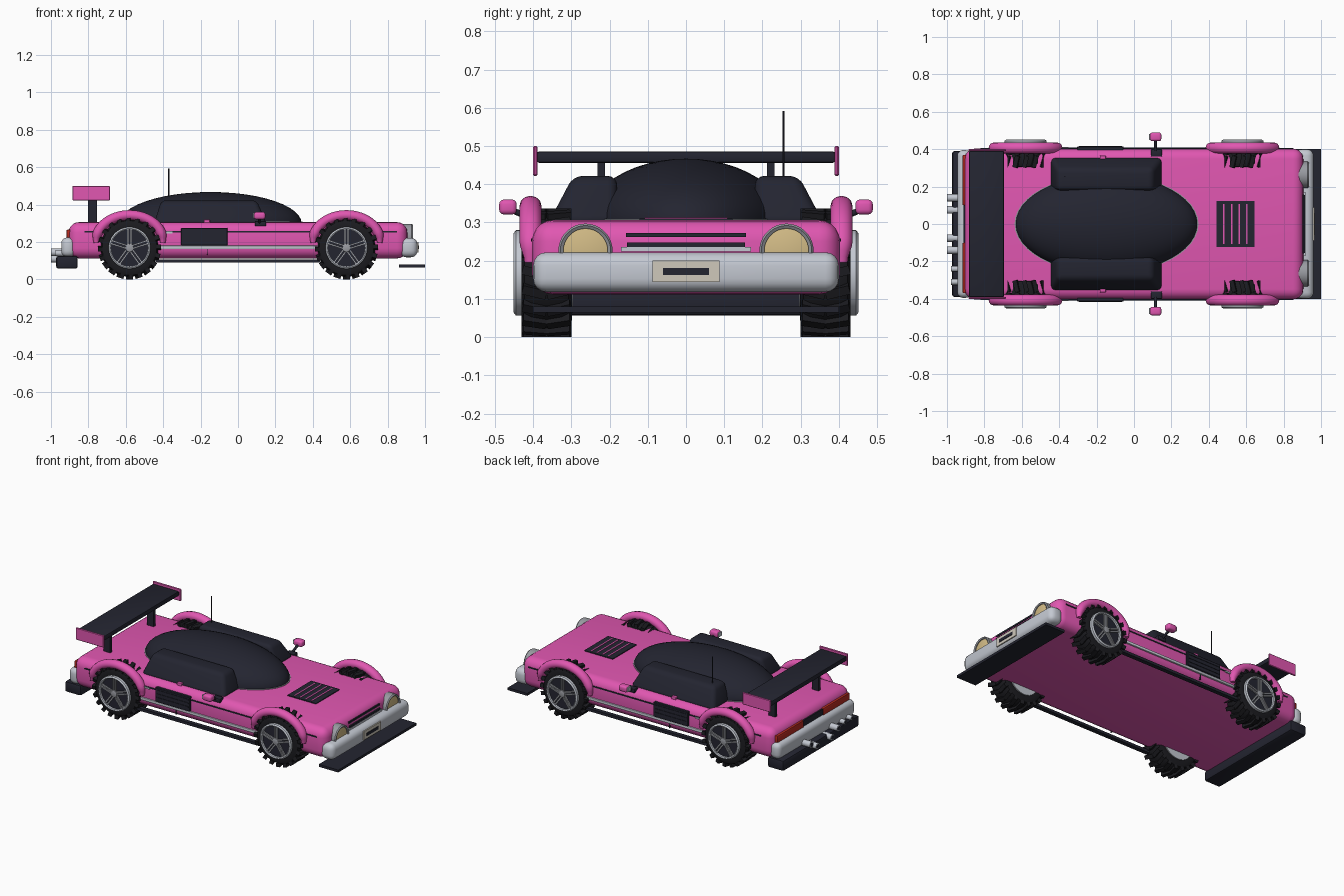
import bpy, bmesh, math
from mathutils import Matrix, Vector

if "Cube" in bpy.data.objects:
    bpy.data.objects.remove(bpy.data.objects["Cube"])


def material(name, *rgb):
    m = bpy.data.materials.new(name)
    m.diffuse_color = (*rgb, 1)
    m.use_nodes = True
    m.node_tree.nodes["Principled BSDF"].inputs["Base Color"].default_value = m.diffuse_color
    return m


PINK = material("pink_paint", .75, .095, .44)
DARK = material("dark_trim", .017, .018, .03)
TIRE = material("tire_rubber", .011, .011, .014)
CHROME = material("chrome", .55, .58, .64)
GREY = material("rim_grey", .32, .33, .36)
CREAM = material("lens_cream", .65, .50, .24)
PLATE = material("plate_white", .62, .58, .50)
RED = material("tail_red", .48, .025, .015)


def finish(name, bm, mat, bevel=0, seg=3):
    bmesh.ops.recalc_face_normals(bm, faces=bm.faces[:])
    if bevel:
        bmesh.ops.bevel(bm, geom=bm.edges[:], offset=bevel, segments=seg,
                        profile=.5, affect='EDGES', clamp_overlap=True)
    me = bpy.data.meshes.new(name)
    bm.to_mesh(me)
    bm.free()
    me.materials.append(mat)
    ob = bpy.data.objects.new(name, me)
    bpy.context.collection.objects.link(ob)
    bpy.context.view_layer.objects.active = ob
    ob.select_set(True)
    bpy.ops.object.shade_smooth_by_angle(angle=math.radians(35))
    ob.select_set(False)
    return ob


def box(name, x, y, z, mat, bevel=0, seg=3):
    bm = bmesh.new()
    bmesh.ops.create_cube(bm, size=1)
    for v in bm.verts:
        v.co = Vector([(r[0] + r[1]) / 2 + c * abs(r[1] - r[0]) for r, c in zip((x, y, z), v.co)])
    return finish(name, bm, mat, bevel, seg)


def pair(name, x, y, z, mat, bevel=0, seg=3):
    for s, side in ((1, "left"), (-1, "right")):
        box(f"{name}_{side}", x, (s * y[0], s * y[1]), z, mat, bevel, seg)


def rod(name, a, b, r, mat, n=24, bevel=0):
    a, b = Vector(a), Vector(b)
    bm = bmesh.new()
    rot = (b - a).to_track_quat('Z', 'Y').to_matrix().to_4x4()
    bmesh.ops.create_cone(bm, cap_ends=True, segments=n, radius1=r, radius2=r, depth=(b - a).length,
                          matrix=Matrix.Translation((a + b) / 2) @ rot)
    return finish(name, bm, mat, bevel, 2)


def lathe(name, profile, center, axis, mat, n=48):
    """Closed (radius, offset) profile turned about the x or y axis."""
    bm = bmesh.new()
    rings = []
    for i in range(n):
        a = 2 * math.pi * i / n
        ring = []
        for r, o in profile:
            u, w = r * math.cos(a), r * math.sin(a)
            ring.append(bm.verts.new(Vector(center) + Vector((u, o, w) if axis == 'y' else (o, u, w))))
        rings.append(ring)
    k = len(profile)
    for i in range(n):
        p, q = rings[i], rings[(i + 1) % n]
        for j in range(k):
            bm.faces.new((p[j], p[(j + 1) % k], q[(j + 1) % k], q[j]))
    return finish(name, bm, mat)


# main body
box("body", (-.905, .905), (-.403, .403), (.112, .306), PINK, .055, 5)

# cabin dome with its seal
bm = bmesh.new()
bmesh.ops.create_uvsphere(bm, u_segments=48, v_segments=24, radius=1)
bmesh.ops.bisect_plane(bm, geom=bm.verts[:] + bm.edges[:] + bm.faces[:], plane_co=(0, 0, -.1),
                       plane_no=(0, 0, 1), clear_inner=True)
for v in bm.verts:
    v.co = Vector((-.147 + .487 * v.co.x, .262 * v.co.y, .30 + .167 * v.co.z))
finish("cabin_dome", bm, DARK)
bm = bmesh.new()
bmesh.ops.create_cone(bm, cap_ends=True, segments=48, radius1=1, radius2=1, depth=.01)
for v in bm.verts:
    v.co = Vector((-.147 + .492 * v.co.x, .266 * v.co.y, .304 + v.co.z))
finish("cabin_seal", bm, GREY)

# side window blocks, narrowing upward
for s in (1, -1):
    bm = bmesh.new()
    bmesh.ops.create_cube(bm, size=2)
    for v in bm.verts:
        up = v.co.z > 0
        x = (-.41 if up else -.45) if v.co.x < 0 else (.10 if up else .155)
        y = .18 if v.co.y < 0 else (.295 if up else .362)
        v.co = Vector((x, s * y, .422 if up else .295))
    finish("side_window", bm, DARK, .025, 4)
pair("door_pillar", (-.183, -.15), (.345, .366), (.295, .32), PINK, .004)

# wheels and fenders
ZC, YC = .168, .365
for x in (-.58, .58):
    for s in (1, -1):
        c = (x, s * YC, ZC)
        lathe("tire", [(.09, -.06), (.125, -.066), (.146, -.058), (.154, -.04), (.154, .04),
                       (.146, .058), (.125, .066), (.09, .06)], c, 'y', TIRE)
        # skewed tread lugs
        bm = bmesh.new()
        for i in range(20):
            for half in (-1, 1):
                a = 2 * math.pi * i / 20 - math.pi / 2
                m = (Matrix.Translation(c) @ Matrix.Rotation(-a, 4, 'Y')
                     @ Matrix.Translation((.156, half * .032, 0))
                     @ Matrix.Rotation(half * .25, 4, 'X') @ Matrix.Diagonal((.024, .064, .024, 1)))
                bmesh.ops.create_cube(bm, size=1, matrix=m)
        finish("tire_tread", bm, TIRE)
        # rim: dark dish, outer ring, hub, five split spokes, inner disc
        rod("rim_dish", (x, s * .41, ZC), (x, s * .434, ZC), .108, DARK, 40)
        lathe("rim_ring", [(.098, s * .06), (.098, s * .082), (.104, s * .086),
                           (.112, s * .08), (.112, s * .06)], c, 'y', CHROME)
        rod("hub", (x, s * .42, ZC), (x, s * .446, ZC), .022, GREY, 20, .003)
        rod("inner_hub", (x, s * .296, ZC), (x, s * .33, ZC), .105, CHROME, 32)
        bm = bmesh.new()
        for i in range(5):
            for off in (-.008, .008):
                m = (Matrix.Translation((x, s * .437, ZC))
                     @ Matrix.Rotation(-math.pi / 2 - 2 * math.pi * i / 5, 4, 'Y')
                     @ Matrix.Translation((.058, 0, off)) @ Matrix.Diagonal((.09, .012, .009, 1)))
                bmesh.ops.create_cube(bm, size=1, matrix=m)
        finish("rim_spokes", bm, GREY)
        # fender arch, thinner at its ends
        bm = bmesh.new()
        rings = []
        for i in range(33):
            t = math.pi * (-.02 + 1.04 * i / 32)
            k = min(1, .55 + 1.6 * max(0, math.sin(t)))
            ring = []
            for j in range(12):
                p = 2 * math.pi * j / 12
                d = .027 * k * math.cos(p)
                ring.append(bm.verts.new((x + (.178 + d) * math.cos(t), s * (.407 + .029 * k * math.sin(p)),
                                          .205 + (.138 + d) * math.sin(t))))
            rings.append(ring)
        for p, q in zip(rings, rings[1:]):
            for j in range(12):
                bm.faces.new((p[j], p[(j + 1) % 12], q[(j + 1) % 12], q[j]))
        bm.faces.new(rings[0])
        bm.faces.new(rings[-1])
        finish("fender", bm, PINK)

# bumpers
box("front_bumper", (.865, .96), (-.40, .40), (.118, .222), CHROME, .035, 4)
box("rear_bumper", (-.945, -.87), (-.395, .395), (.12, .224), CHROME, .032, 4)

# front plate, headlights and grille
box("front_plate", (.955, .965), (-.088, .088), (.144, .2), PLATE)
box("front_plate_bar", (.96, .968), (-.06, .06), (.162, .181), DARK)
for s in (1, -1):
    c = (0, s * .263, .226)
    rod("headlight_lens", (.87, s * .263, .226), (.925, s * .263, .226), .062, CREAM, 36, .006)
    lathe("headlight_ring", [(.058, .88), (.058, .93), (.066, .935), (.071, .928), (.071, .88)], c, 'x', GREY, 36)
box("grille_lower", (.89, .914), (-.155, .155), (.236, .248), DARK)
box("grille_chrome", (.89, .916), (-.17, .17), (.224, .236), CHROME)
box("grille_upper", (.87, .908), (-.157, .157), (.262, .273), DARK)

# hood vent
box("hood_vent", (.44, .645), (-.122, .122), (.295, .311), DARK)
for i in range(4):
    x = .481 + i * .041
    box("vent_gap", (x - .004, x + .004), (-.108, .108), (.30, .313), PINK)

# splitter, diffuser and skirts
box("front_splitter", (.86, 1.0), (-.40, .40), (.064, .08), DARK)
box("rear_diffuser", (-.972, -.857), (-.39, .39), (.057, .126), DARK, .012, 2)
pair("side_skirt", (-.44, .44), (.385, .412), (.09, .107), DARK)

# side trim, vents and handles
pair("side_chrome", (-.43, .43), (.395, .412), (.162, .18), CHROME, .004, 2)
pair("side_line", (-.82, .85), (.38, .4055), (.25, .258), DARK)
pair("side_vent", (-.305, -.055), (.39, .415), (.18, .275), DARK, .004, 1)
for i in range(3):
    z = .205 + i * .024
    pair("side_vent_slat", (-.295, -.065), (.41, .418), (z, z + .008), DARK)
pair("door_seam", (-.167, -.162), (.39, .4045), (.13, .26), DARK)
pair("door_handle", (-.39, -.35), (.37, .41), (.245, .255), CHROME)

# tail lights
pair("tail_light", (-.917, -.87), (.1, .37), (.218, .266), RED, .006, 2)
box("tail_center", (-.912, -.87), (-.1, .1), (.222, .262), DARK)

# exhaust pipes
for y, z, x in ((.14, .145, -1), (.075, .11, -1), (-.075, .11, -1), (-.14, .145, -1),
                (-.24, .14, -.978), (-.31, .14, -.978)):
    r = .02 if x == -1 else .015
    rod("exhaust_pipe", (-.88, y, z), (x, y, z), r, CHROME, 20)
    rod("exhaust_bore", (x + .01, y, z), (x - .0005, y, z), r * .7, DARK, 20)

# rear wing
box("wing_blade", (-.882, -.695), (-.39, .39), (.456, .486), DARK, .006, 2)
pair("wing_endplate", (-.885, -.685), (.389, .40), (.422, .50), PINK, .003, 1)
pair("wing_post", (-.803, -.755), (.212, .232), (.29, .46), DARK)

# mirrors and antenna
pair("mirror", (.085, .146), (.443, .489), (.321, .36), PINK, .012, 3)
pair("mirror_glass", (.08, .087), (.45, .482), (.327, .354), CHROME)
for s in (1, -1):
    rod("mirror_arm", (.115, s * .37, .295), (.115, s * .45, .33), .008, DARK, 12)
pair("mirror_foot", (.09, .15), (.36, .40), (.285, .312), DARK, .005, 2)
rod("antenna", (-.37, .255, .29), (-.37, .255, .592), .003, DARK, 8)
rod("antenna_base", (-.37, .255, .29), (-.37, .255, .325), .009, DARK, 12)
